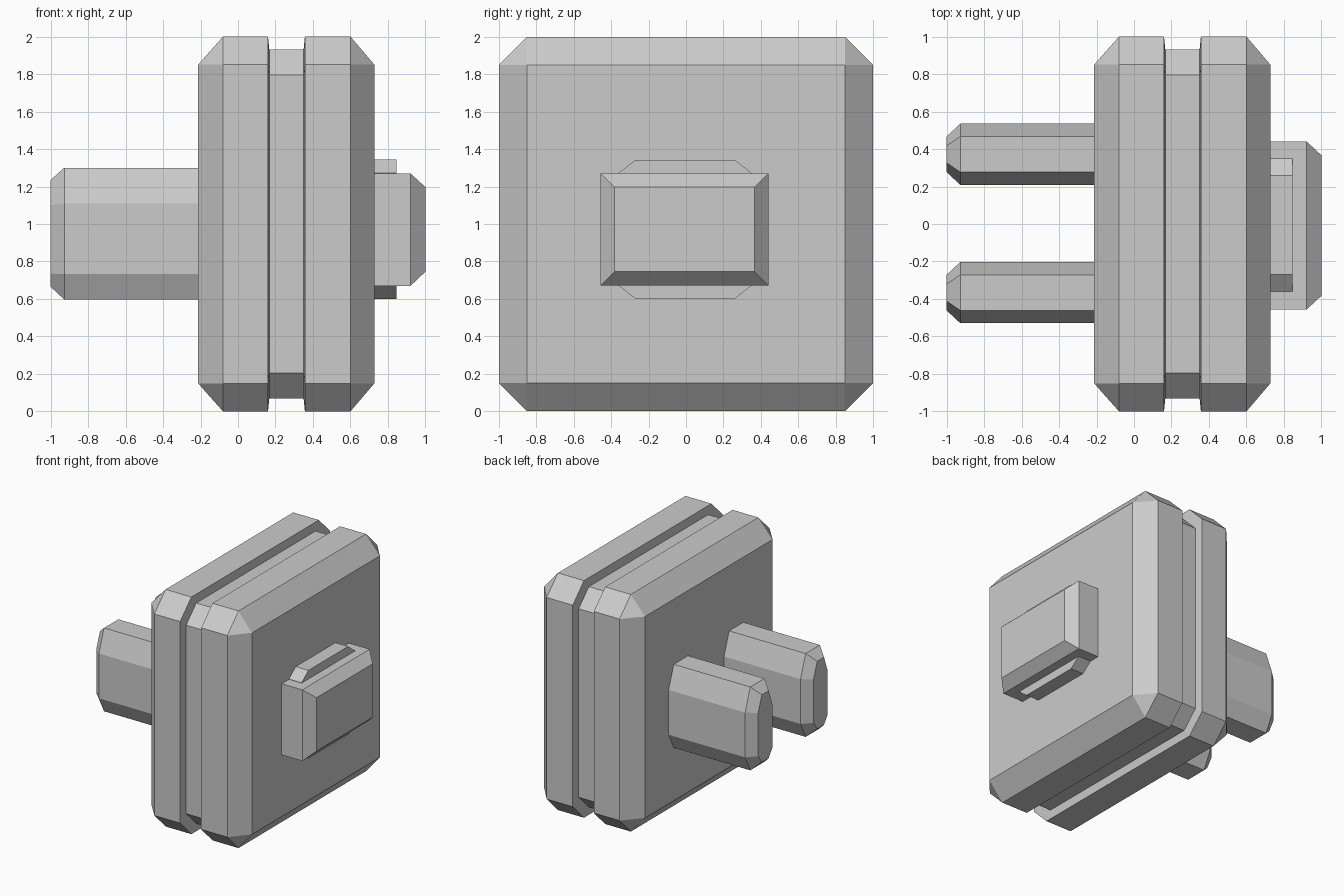
import bpy, bmesh

if "Cube" in bpy.data.objects:
    bpy.data.objects.remove(bpy.data.objects["Cube"])


def ring(x, y0, y1, z0, z1, cy=0.0, cb=0.0, ct=0.0):
    """Rectangle in the YZ plane with corners cut by cy (y), cb (bottom z), ct (top z)."""
    return [(x, y0 + cy, z0), (x, y1 - cy, z0), (x, y1, z0 + cb), (x, y1, z1 - ct),
            (x, y1 - cy, z1), (x, y0 + cy, z1), (x, y0, z1 - ct), (x, y0, z0 + cb)]


def loft(name, rings):
    """Skin rings along x and cap both ends; square rings collapse to four corners."""
    bm = bmesh.new()
    loops = [[bm.verts.new(p) for p in r] for r in rings]
    for a, b in zip(loops, loops[1:]):
        for i in range(8):
            j = (i + 1) % 8
            bm.faces.new((a[i], a[j], b[j], b[i]))
    bm.faces.new(loops[0][::-1])
    bm.faces.new(loops[-1])
    bmesh.ops.remove_doubles(bm, verts=bm.verts[:], dist=0.0005)
    bmesh.ops.recalc_face_normals(bm, faces=bm.faces[:])
    mesh = bpy.data.meshes.new(name)
    bm.to_mesh(mesh)
    bm.free()
    obj = bpy.data.objects.new(name, mesh)
    bpy.context.collection.objects.link(obj)
    return obj


# Square body: two chamfered plates with a groove between them
def body_ring(x, half, cut):
    return ring(x, -half, half, 1 - half, 1 + half, cut, cut, cut)


loft("body", [body_ring(*r) for r in (
    (-0.213, 0.85, 0), (-0.08, 1.0, 0.15), (0.16, 1.0, 0.15), (0.167, 0.93, 0.135),
    (0.35, 0.93, 0.135), (0.357, 1.0, 0.15), (0.60, 1.0, 0.15), (0.728, 0.85, 0))])

# Two prongs with tapered tips
for name, y in (("prong_left", 0.372), ("prong_right", -0.366)):
    loft(name, [
        ring(-1.0, y - 0.095, y + 0.095, 0.665, 1.235, 0.05, 0.07, 0.135),
        ring(-0.927, y - 0.163, y + 0.163, 0.597, 1.30, 0.068, 0.135, 0.19),
        ring(-0.20, y - 0.163, y + 0.163, 0.597, 1.30, 0.068, 0.135, 0.19)])

# Button with bevelled face
loft("button", [
    ring(0.72, -0.457, 0.441, 0.67, 1.27),
    ring(0.92, -0.457, 0.441, 0.67, 1.27),
    ring(1.0, -0.383, 0.367, 0.745, 1.197)])

# Cut-corner collar behind the button
loft("button_collar", [
    ring(x, -0.36, 0.35, 0.60, 1.343, 0.09, 0.07, 0.07) for x in (0.72, 0.846)])
